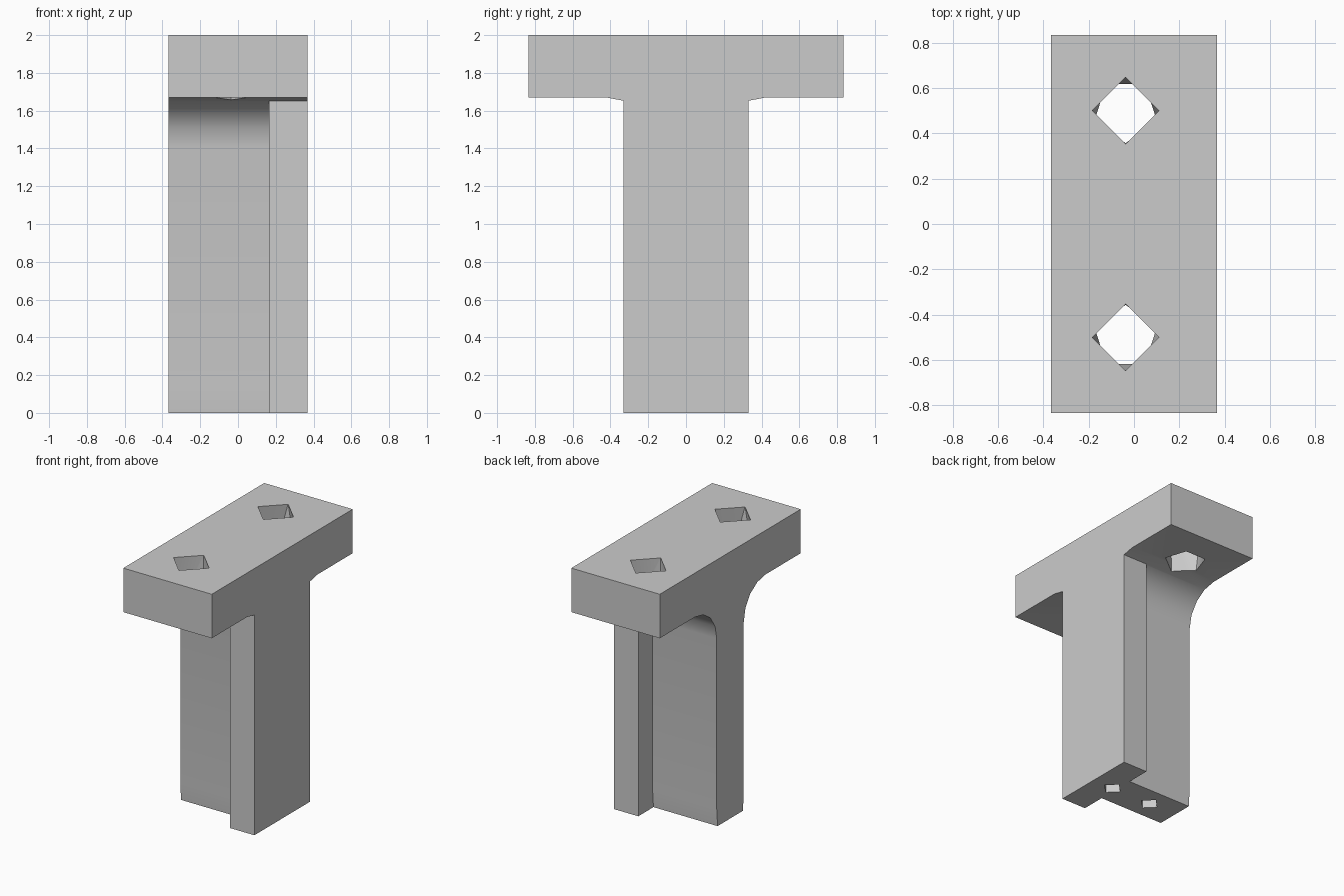
import bpy, bmesh
from math import sin, cos, pi, radians

if "Cube" in bpy.data.objects:
    bpy.data.objects.remove(bpy.data.objects["Cube"], do_unlink=True)

HALF_X, HALF_Y, TOP, UNDER = 0.367, 0.835, 2.0, 1.67
WEB, FILLET = 0.16, 0.26

grey = bpy.data.materials.new("plain grey")
grey.use_nodes = True
grey.diffuse_color = (0.6, 0.6, 0.6, 1)
grey.node_tree.nodes["Principled BSDF"].inputs["Base Color"].default_value = (0.6, 0.6, 0.6, 1)


def finish(name, bm):
    bmesh.ops.recalc_face_normals(bm, faces=bm.faces)
    mesh = bpy.data.meshes.new(name)
    bm.to_mesh(mesh)
    bm.free()
    obj = bpy.data.objects.new(name, mesh)
    bpy.context.collection.objects.link(obj)
    mesh.materials.append(grey)
    return obj


def extrude_x(name, profile, x0, x1):
    bm = bmesh.new()
    face = bm.faces.new([bm.verts.new((x0, y, z)) for y, z in profile])
    new = bmesh.ops.extrude_face_region(bm, geom=[face])["geom"]
    verts = [v for v in new if isinstance(v, bmesh.types.BMVert)]
    bmesh.ops.translate(bm, verts=verts, vec=(x1 - x0, 0, 0))
    return finish(name, bm)


def ring(x, y, z, radius, sides, start):
    angles = [start + 2 * pi * i / sides for i in range(sides)]
    return [(x + radius * cos(a), y + radius * sin(a), z) for a in angles]


def hull(name, points):
    bm = bmesh.new()
    for p in points:
        bm.verts.new(p)
    bmesh.ops.convex_hull(bm, input=bm.verts)
    return finish(name, bm)


def combine(target, other, operation):
    mod = target.modifiers.new(operation.lower(), "BOOLEAN")
    mod.operation, mod.object, mod.solver = operation, other, "EXACT"
    bpy.context.view_layer.objects.active = target
    bpy.ops.object.modifier_apply(modifier=mod.name)
    bpy.data.objects.remove(other, do_unlink=True)


# T-shaped body: web with a slightly narrowed foot, rounded up into the top plate
side = [(WEB - 0.01, 0), (WEB, 0.13)]
for i in range(5):
    a = i * pi / 8
    side.append((WEB + FILLET * (1 - cos(a)), UNDER - FILLET * (1 - sin(a))))
side += [(HALF_Y, UNDER), (HALF_Y, TOP)]
body = extrude_x("bracket_body", side + [(-y, z) for y, z in reversed(side)], -HALF_X, HALF_X)

# Wide flange along one side of the web
w = 0.33
flange = extrude_x("flange", [(-w, 0), (w, 0), (w, 1.75), (-w, 1.75)], 0.165, HALF_X)
combine(body, flange, "UNION")

# Holes through the plate: four-sided above, five-sided below
for s in (-1, 1):
    points = (ring(-0.037, s * 0.5, TOP + 0.005, 0.147, 4, 0)
              + ring(-0.037, s * 0.5, UNDER - 0.025, 0.143, 5, -s * pi / 2))
    combine(body, hull("plate_hole", points), "DIFFERENCE")

# Blind holes in the foot
for x in (0.195, -0.137):
    points = ring(x, 0, -0.05, 0.07, 4, 0) + ring(x, 0, 0.4, 0.07, 4, 0)
    combine(body, hull("foot_hole", points), "DIFFERENCE")

# Smooth the rounded corners, keep the edges sharp
bpy.ops.object.select_all(action="DESELECT")
body.select_set(True)
bpy.context.view_layer.objects.active = body
bpy.ops.object.shade_smooth_by_angle(angle=radians(30))
